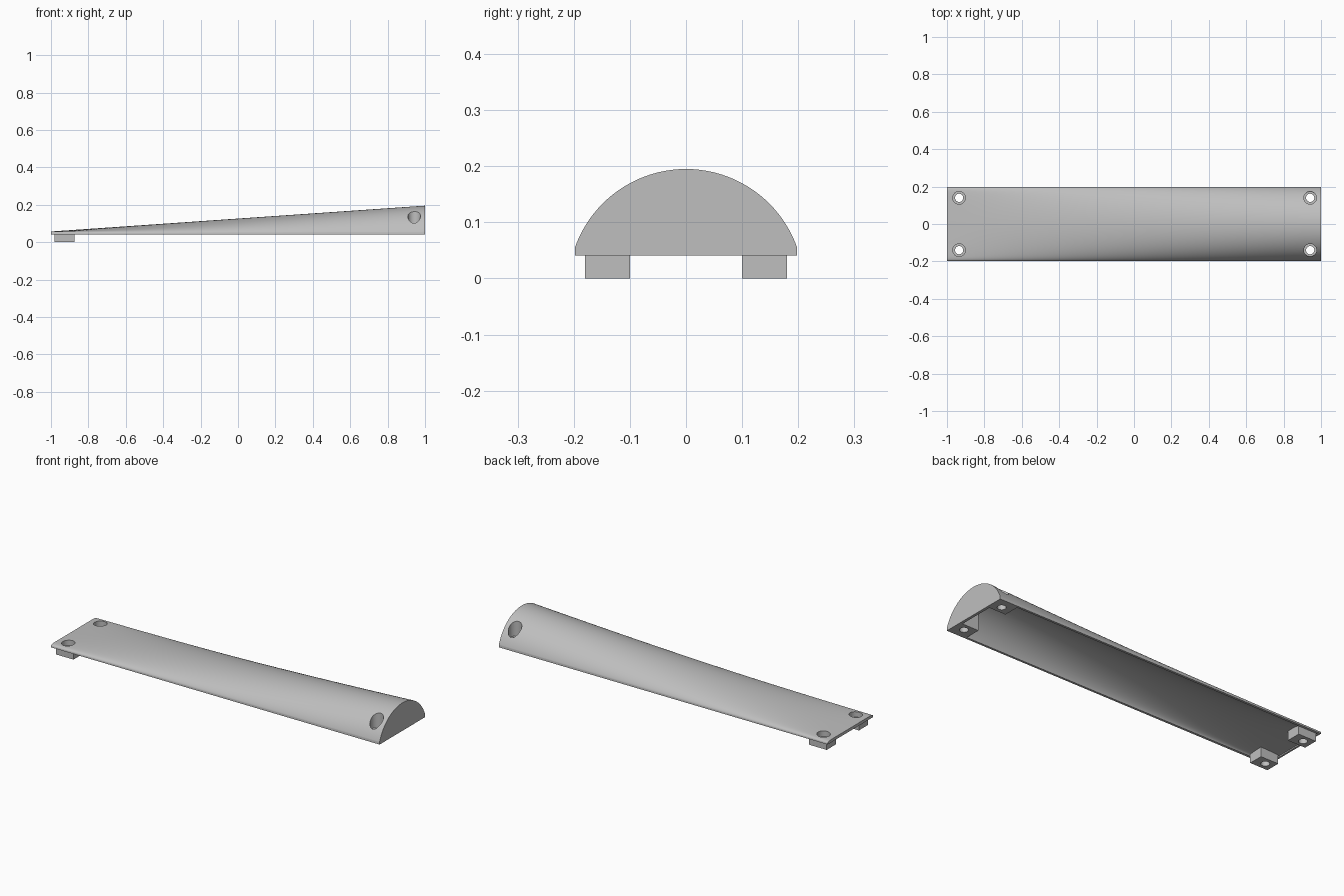
import bpy, bmesh, math

cube = bpy.data.objects.get("Cube")
if cube:
    bpy.data.objects.remove(cube)

grey = bpy.data.materials.new("light grey")
grey.use_nodes = True
colour = (0.52, 0.52, 0.52, 1)
grey.diffuse_color = colour
grey.node_tree.nodes["Principled BSDF"].inputs["Base Color"].default_value = colour

BASE = 0.041          # underside of the cover
SECTIONS, ARC = 24, 48


def finish(name, bm):
    bmesh.ops.recalc_face_normals(bm, faces=bm.faces)
    mesh = bpy.data.meshes.new(name)
    bm.to_mesh(mesh)
    bm.free()
    obj = bpy.data.objects.new(name, mesh)
    bpy.context.collection.objects.link(obj)
    mesh.materials.append(grey)
    return obj


def loft(name, x0, x1, half, drop, bottom):
    """Solid that blends from a thin flat section to a tall arched one."""
    bm = bmesh.new()
    rings = []
    for i in range(SECTIONS + 1):
        x = x0 + (x1 - x0) * i / SECTIONS
        t = (x + 1) / 2
        ring = [bm.verts.new((x, half, bottom)), bm.verts.new((x, -half, bottom))]
        for j in range(ARC + 1):
            u = math.sin(math.pi * (j / ARC - 0.5))
            y = u * half
            flat = 0.046 + 0.011 * math.sqrt(max(0, 1 - abs(u) ** 24))
            arch = math.sqrt(0.21 ** 2 - (u * 0.198) ** 2) - 0.015
            ring.append(bm.verts.new((x, y, flat * (1 - t) + arch * t - drop)))
        rings.append(ring)
    n = len(rings[0])
    for a, b in zip(rings, rings[1:]):
        for j in range(n):
            k = (j + 1) % n
            bm.faces.new((a[j], a[k], b[k], b[j]))
    bm.faces.new(rings[0])
    bm.faces.new(rings[-1])
    return finish(name, bm)


def box(name, x0, x1, y0, y1, z0, z1):
    bm = bmesh.new()
    bmesh.ops.create_cube(bm, size=1)
    for v in bm.verts:
        v.co = (x1 if v.co.x > 0 else x0, y1 if v.co.y > 0 else y0,
                z1 if v.co.z > 0 else z0)
    return finish(name, bm)


def rod(name, x, y, z0, z1, radius):
    bm = bmesh.new()
    bmesh.ops.create_cone(bm, cap_ends=True, segments=32, radius1=radius,
                          radius2=radius, depth=z1 - z0)
    bmesh.ops.translate(bm, verts=bm.verts, vec=(x, y, (z0 + z1) / 2))
    return finish(name, bm)


def combine(target, tool, operation):
    mod = target.modifiers.new(operation, "BOOLEAN")
    mod.operation, mod.object, mod.solver = operation, tool, "EXACT"
    bpy.context.view_layer.objects.active = target
    bpy.ops.object.modifier_apply(modifier=mod.name)
    bpy.data.objects.remove(tool)


# Tapered cover, hollowed from below around the corner posts
cover = loft("tapered_cover", -1, 1, 0.198, 0, BASE)
cavity = loft("cavity", -0.99, 0.985, 0.186, 0.01, 0.02)
for s in (-1, 1):
    y0, y1 = sorted((s * 0.10, s * 0.19))
    combine(cavity, box("post", 0.885, 0.995, y0, y1, 0, 0.3), "DIFFERENCE")
combine(cover, cavity, "DIFFERENCE")

# Feet under the thin end
for s in (-1, 1):
    y0, y1 = sorted((s * 0.10, s * 0.18))
    combine(cover, box("foot", -0.982, -0.875, y0, y1, 0, 0.052), "UNION")

# Stepped screw holes in all four corners
for x, ledge in ((-0.935, 0.03), (0.942, 0.08)):
    for y in (-0.14, 0.14):
        combine(cover, rod("bore", x, y, -0.1, 0.3, 0.022), "DIFFERENCE")
        combine(cover, rod("counterbore", x, y, ledge, 0.3, 0.034), "DIFFERENCE")

bpy.ops.object.select_all(action="DESELECT")
cover.select_set(True)
bpy.context.view_layer.objects.active = cover
bpy.ops.object.shade_smooth_by_angle(angle=math.radians(30))
